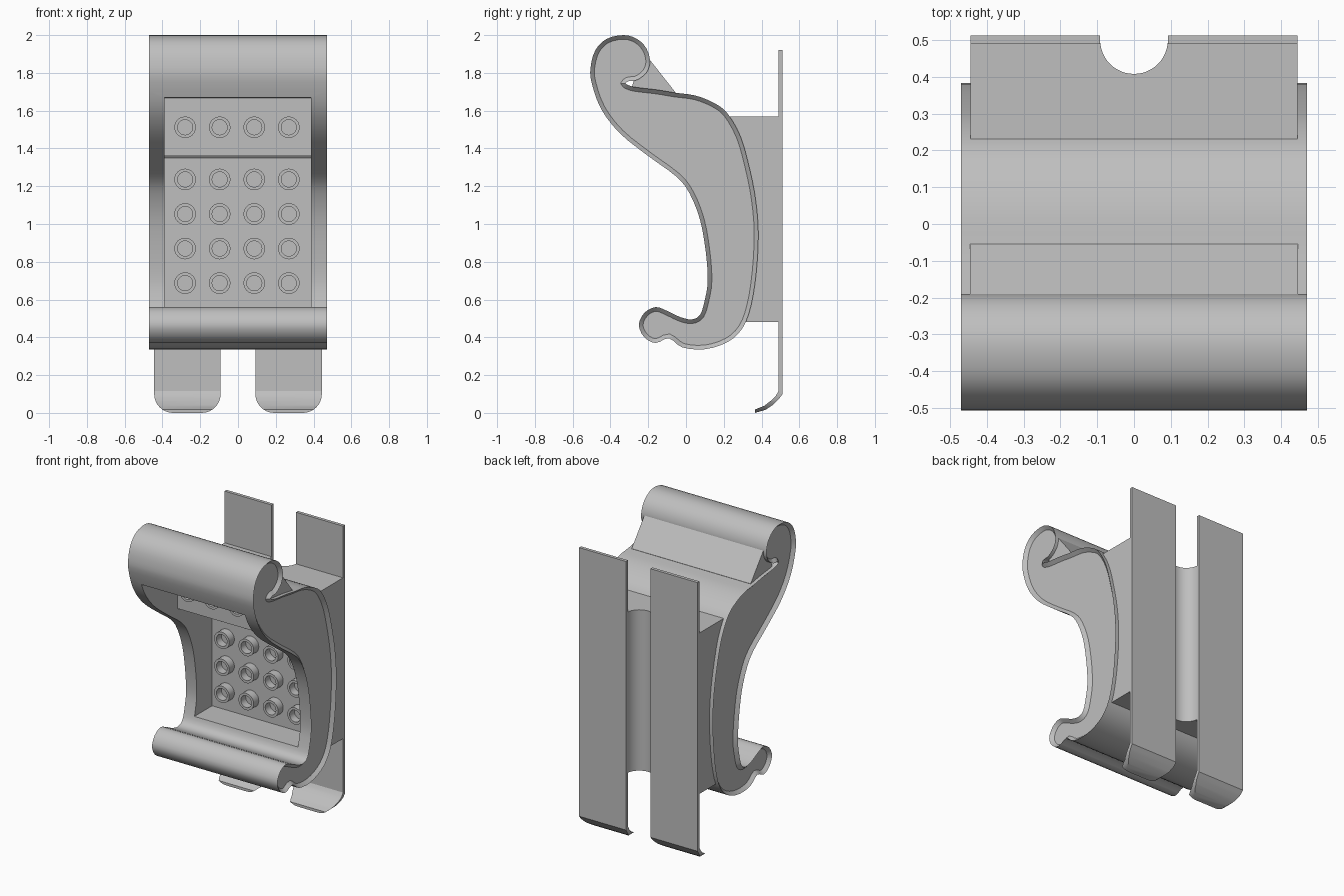
import bpy
import bmesh
from math import radians, pi, sin, cos
from mathutils import Vector

cube = bpy.data.objects.get("Cube")
if cube:
    bpy.data.objects.remove(cube, do_unlink=True)

GREY = (0.52, 0.52, 0.52, 1)
mat = bpy.data.materials.new("plain grey")
mat.use_nodes = True
mat.diffuse_color = GREY
mat.node_tree.nodes["Principled BSDF"].inputs["Base Color"].default_value = GREY


def finish(bm, name):
    bmesh.ops.recalc_face_normals(bm, faces=bm.faces)
    mesh = bpy.data.meshes.new(name)
    bm.to_mesh(mesh)
    bm.free()
    mesh.materials.append(mat)
    ob = bpy.data.objects.new(name, mesh)
    bpy.context.collection.objects.link(ob)
    return ob


def prism(name, points, axis, low, high, rim=0):
    """Extrude a 2D outline along an axis; rim insets and sinks both ends."""
    def place(p, t):
        a, b = p
        return {"x": (t, a, b), "y": (a, t, b), "z": (a, b, t)}[axis]
    bm = bmesh.new()
    rings = [[bm.verts.new(place(p, t)) for p in points] for t in (low, high)]
    caps = [bm.faces.new(r) for r in rings]
    n = len(points)
    for i in range(n):
        j = (i + 1) % n
        bm.faces.new((rings[0][i], rings[0][j], rings[1][j], rings[1][i]))
    bmesh.ops.recalc_face_normals(bm, faces=bm.faces)
    if rim:
        for cap in caps:
            bmesh.ops.inset_region(bm, faces=[cap], thickness=rim, use_even_offset=True)
            shift = cap.normal * -rim
            for v in cap.verts:
                v.co += shift
    return finish(bm, name)


def activate(ob):
    bpy.ops.object.select_all(action="DESELECT")
    ob.select_set(True)
    bpy.context.view_layer.objects.active = ob


def boolean(ob, cutter, operation):
    mod = ob.modifiers.new("cut", "BOOLEAN")
    mod.operation, mod.object, mod.solver = operation, cutter, "EXACT"
    activate(ob)
    bpy.ops.object.modifier_apply(modifier=mod.name)
    bpy.data.objects.remove(cutter, do_unlink=True)


def smooth(ob):
    activate(ob)
    bpy.ops.object.shade_smooth_by_angle(angle=radians(30))


def spline(points, steps=3):
    """Closed Catmull-Rom curve through the points."""
    pts = [Vector(p) for p in points]
    out, n = [], len(pts)
    for i in range(n):
        a, b, c, d = (pts[(i + k) % n] for k in (-1, 0, 1, 2))
        for s in range(steps):
            t = s / steps
            out.append((2 * b + (c - a) * t + (2 * a - 5 * b + 4 * c - d) * t**2
                        + (3 * b - a - 3 * c + d) * t**3) / 2)
    return out


# Scrolled body: top scroll, back, foot, front ball, hollow front
scroll = [(-.33, 2), (-.26, 1.98), (-.21, 1.93), (-.19, 1.86), (-.21, 1.8),
          (-.26, 1.762), (-.3, 1.757), (-.32, 1.745), (-.3, 1.733), (-.26, 1.723)]
back = [(-.15, 1.71), (-.06, 1.695), (.05, 1.68), (.15, 1.64), (.22, 1.585),
        (.29, 1.46), (.34, 1.28), (.37, 1.12), (.383, .95), (.373, .75),
        (.345, .57), (.3, .45), (.22, .375), (.1, .337), (-.02, .347), (-.09, .395)]
ball = [(-.16, .37), (-.22, .4), (-.25, .465), (-.22, .53), (-.16, .56), (-.1, .54)]
front = [(-.03, .507), (.03, .495), (.075, .52), (.1, .6), (.115, .7), (.105, .85),
         (.075, 1.02), (.02, 1.16), (-.05, 1.25), (-.2, 1.36), (-.35, 1.48),
         (-.45, 1.61), (-.5, 1.75), (-.505, 1.83), (-.48, 1.92), (-.42, 1.98)]
body = prism("scrolled_body", spline(scroll + back + ball + front), "x", -.47, .47, rim=.022)

# Stepped pocket in the front
FLOOR, STEP = .28, -.09
pocket = [(-1, .56), (FLOOR, .56), (FLOOR, 1.36), (STEP, 1.36), (STEP, 1.67), (-1, 1.67)]
boolean(body, prism("pocket_cutter", pocket, "x", -.39, .386), "DIFFERENCE")
smooth(body)

# Sloped fillet behind the scroll
prism("scroll_fillet", [(-.2, 1.88), (-.055, 1.696), (-.06, 1.66), (-.29, 1.71),
                        (-.25, 1.86)], "x", -.446, .446)

# Back block with a rounded vertical groove
block = prism("back_block", [(.2, 1.57), (.492, 1.57), (.492, .48), (.28, .48),
                             (.32, .6), (.32, 1.3), (.2, 1.45)], "x", -.444, .444)
circle = [(.092 * cos(2 * pi * i / 48), .5 + .092 * sin(2 * pi * i / 48)) for i in range(48)]
boolean(block, prism("groove_cutter", circle, "z", 0, 2), "DIFFERENCE")
smooth(block)

# Two back straps, curled forward at the bottom with rounded corners
strap_side = [(.512, 1.92), (.49, 1.92), (.49, .115), (.475, .09), (.45, .065),
              (.415, .038), (.365, .018), (.365, 0), (.42, .016), (.46, .042),
              (.49, .072), (.512, .1)]
R, INNER, OUTER = .1, .092, .444
corners = [(cx + R * cos(a + pi * i / 16), R + R * sin(a + pi * i / 16))
           for cx, a in ((INNER + R, pi), (OUTER - R, 1.5 * pi)) for i in range(9)]
for side, label in ((1, "left"), (-1, "right")):
    ends = sorted((side * (INNER - .02), side * (OUTER + .02)))
    strap = prism(label + "_strap", strap_side, "x", *ends)
    shape = [(side * x, z) for x, z in corners + [(OUTER, 2), (INNER, 2)]]
    boolean(strap, prism("strap_cutter", shape, "y", .2, .7), "INTERSECT")
    smooth(strap)


# Hollow studs: four columns, four rows on the floor and one on the step
def stud(name, x, y, z):
    bm = bmesh.new()
    loops = []
    for r, d in ((.057, .01), (.057, -.055), (.04, -.055), (.04, -.002)):
        loops.append([bm.verts.new((x + r * cos(2 * pi * i / 24), y + d,
                                    z + r * sin(2 * pi * i / 24))) for i in range(24)])
    for a, b in zip(loops, loops[1:]):
        for i in range(24):
            j = (i + 1) % 24
            bm.faces.new((a[i], a[j], b[j], b[i]))
    bm.faces.new(loops[0])
    bm.faces.new(loops[-1])
    smooth(finish(bm, name))


for row in range(5):
    y, z = (STEP, 1.512) if row == 4 else (FLOOR, .687 + .183 * row)
    for col in range(4):
        stud(f"stud_{row + 1}_{col + 1}", -.28 + .183 * col, y, z)
